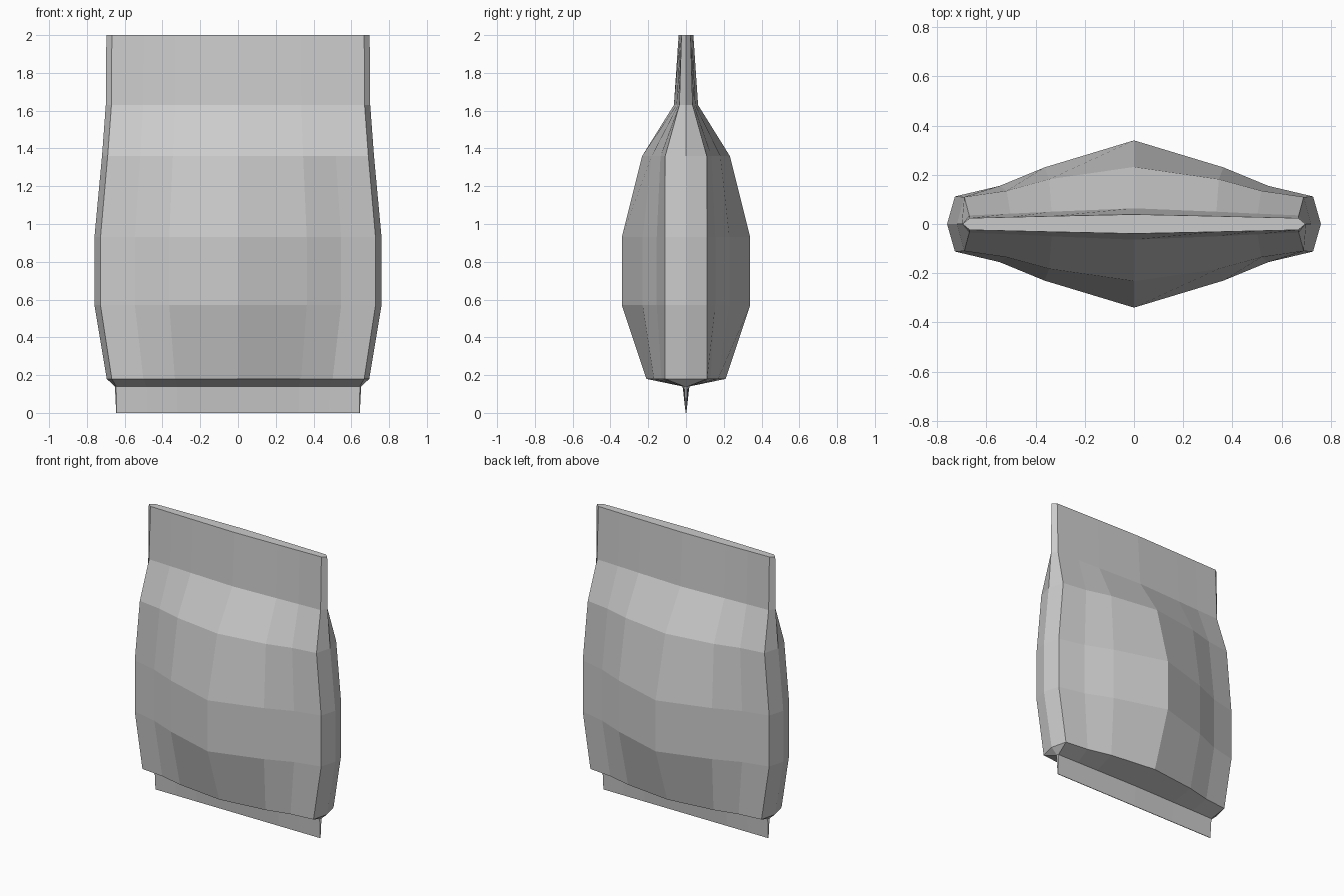
import bpy, bmesh

if "Cube" in bpy.data.objects:
    bpy.data.objects.remove(bpy.data.objects["Cube"])

# Column x positions as a fraction of the seam half-width: seam, outer, inner, centre
COLS = (1.0, 0.75, 0.50, 0.0)

# Levels: z, side-edge half-width, seam half-width, half-depths at COLS
LEVELS = [
    (0.00, 0.645, 0.643, (0.002, 0.002, 0.002, 0.002)),
    (0.14, 0.652, 0.645, (0.010, 0.012, 0.014, 0.018)),
    (0.18, 0.695, 0.668, (0.112, 0.130, 0.170, 0.210)),
    (0.57, 0.760, 0.728, (0.112, 0.155, 0.230, 0.340)),
    (0.93, 0.760, 0.728, (0.112, 0.155, 0.230, 0.340)),
    (1.36, 0.720, 0.690, (0.110, 0.135, 0.182, 0.232)),
    (1.63, 0.700, 0.670, (0.035, 0.042, 0.050, 0.064)),
    (2.00, 0.697, 0.668, (0.024, 0.028, 0.032, 0.039)),
]


def section(z, edge, seam, depths):
    """Closed cross-section, counter-clockwise seen from above."""
    quarter = [(seam * c, d) for c, d in zip(COLS, depths)]
    back = quarter + [(-x, y) for x, y in reversed(quarter[:-1])]
    half = [(edge, 0)] + back
    return [(x, y, z) for x, y in half] + [(-x, -y, z) for x, y in half]


# Pillow-shaped bag with flat sealed ends
bm = bmesh.new()
rings = [[bm.verts.new(p) for p in section(*lv)] for lv in LEVELS]
n = len(rings[0])
for low, high in zip(rings, rings[1:]):
    for i in range(n):
        j = (i + 1) % n
        bm.faces.new((low[i], low[j], high[j], high[i]))
bm.faces.new(rings[-1])
bm.faces.new(list(reversed(rings[0])))

mesh = bpy.data.meshes.new("snack_bag")
bm.to_mesh(mesh)
bm.free()
bag = bpy.data.objects.new("snack_bag", mesh)
bpy.context.collection.objects.link(bag)
